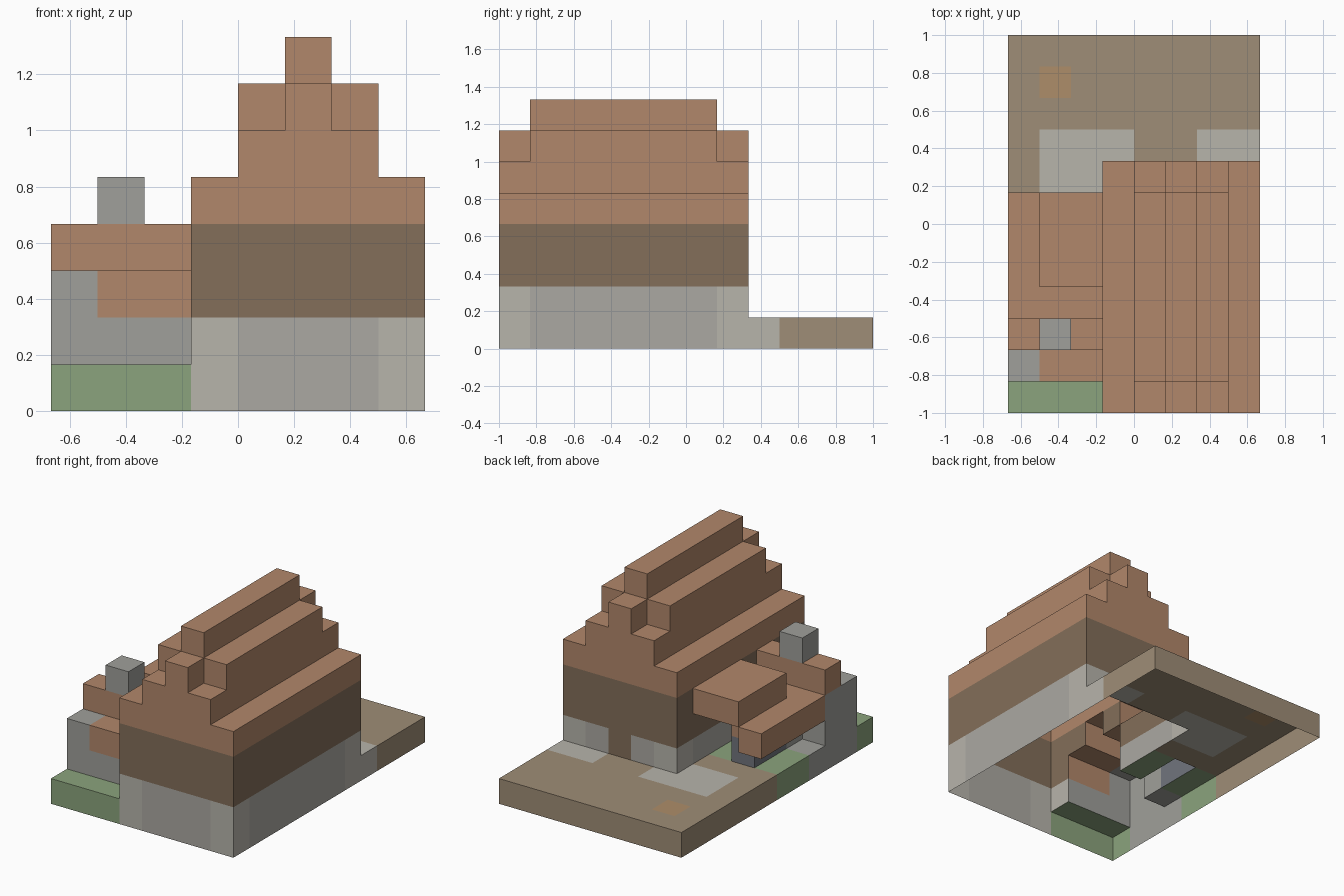
import bpy, bmesh
from itertools import product
from mathutils import Vector

if "Cube" in bpy.data.objects:
    bpy.data.objects.remove(bpy.data.objects["Cube"])

U = 1 / 6  # one block
cells = {}  # block position -> (part, colour)

def fill(part, colour, xs, ys, zs):
    """Fill a box of blocks; later boxes replace earlier ones."""
    for cell in product(range(*xs), range(*ys), range(*zs)):
        cells[cell] = (part, colour)

def material(name, hex_colour):
    m = bpy.data.materials.new(name)
    rgb = [(c / 255) ** 2.2 for c in bytes.fromhex(hex_colour)]
    m.diffuse_color = (*rgb, 1)
    m.use_nodes = True
    m.node_tree.nodes["Principled BSDF"].inputs["Base Color"].default_value = m.diffuse_color
    return m

MATS = {name: material(name, h) for name, h in dict(
    earth="9d8c76", grass="8aa27c", clay="ac8c69", pale="b6b3aa", stone="aaa7a1",
    grey="9e9e99", slate="70747c", timber="826e5a", tile="b0866a").items()}

# Shared extents, in blocks
annex_x, inner_x, house_x, house_y = (0, 3), (1, 3), (3, 8), (0, 8)
slab, base, eave, upper = (0, 1), (0, 2), (2, 3), (3, 4)

# Ground slab with lawn and paving
fill("ground", "earth", (0, 8), (0, 12), slab)
fill("ground", "grass", annex_x, (0, 6), slab)
fill("ground", "grey", (0, 1), (3, 4), slab)
fill("ground", "pale", (1, 4), (7, 9), slab)
fill("ground", "pale", (6, 8), (8, 9), slab)
fill("ground", "clay", (1, 2), (10, 11), slab)

# House walls: stone base with pale corners, timber above and a back door
fill("house_walls", "stone", house_x, house_y, base)
for x, y in product((3, 7), (0, 7)):
    fill("house_walls", "pale", (x, x + 1), (y, y + 1), base)
fill("house_walls", "timber", (5, 6), (7, 8), (1, 2))
fill("house_walls", "timber", house_x, house_y, (2, 4))

# House roof: stepped courses, top two inset, centre block showing at the gables
for step, inset in enumerate((0, 0, 1, 1)):
    half = (2, 1, 1, 0)[step]
    fill("house_roof", "tile", (5 - half, 6 + half), (inset, 8 - inset), (4 + step, 5 + step))
fill("house_roof", "tile", (5, 6), house_y, (6, 7))
for y in house_y:  # the eaves course is flush with the walls
    cells.pop((2, y, 4), None)

# Side annex with a tiled front panel, and its porch post
fill("annex_walls", "grey", annex_x, (1, 3), (0, 3))
fill("annex_walls", "grey", inner_x, (3, 4), base)
fill("annex_walls", "tile", inner_x, (1, 2), eave)
fill("porch_post", "slate", (1, 2), (4, 6), base)
fill("porch_post", "tile", (1, 2), (4, 6), eave)

# Annex roof: ridge, step behind it, overhanging eave and upper slab
fill("annex_roof", "tile", annex_x, (2, 3), upper)
fill("annex_roof", "tile", annex_x, (3, 4), eave)
fill("annex_roof", "tile", (0, 1), (4, 7), eave)
fill("annex_roof", "tile", inner_x, (4, 7), upper)
fill("chimney", "grey", (1, 2), (2, 3), (4, 5))

def add_part(part):
    """Make the exposed skin of one part, open underneath."""
    own = {c: col for c, (p, col) in cells.items() if p == part}
    colours = list(dict.fromkeys(own.values()))
    bm = bmesh.new()
    for cell, colour in own.items():
        centre = Vector(cell) + Vector((0.5, 0.5, 0.5))
        for axis, sign in product(range(3), (-1, 1)):
            normal = Vector((0, 0, 0))
            normal[axis] = sign
            beyond = tuple(int(c + n) for c, n in zip(cell, normal))
            if beyond in cells or beyond[2] < 0:
                continue
            u = Vector((0, 0, 0))
            u[(axis + 1) % 3] = 0.5
            v = normal.cross(u)
            mid = centre + normal / 2
            ring = (mid - u - v, mid + u - v, mid + u + v, mid - u + v)
            face = bm.faces.new([bm.verts.new((p - Vector((4, 6, 0))) * U) for p in ring])
            face.material_index = colours.index(colour)
    bmesh.ops.remove_doubles(bm, verts=bm.verts, dist=0.001)
    mesh = bpy.data.meshes.new(part)
    bm.to_mesh(mesh)
    bm.free()
    for colour in colours:
        mesh.materials.append(MATS[colour])
    bpy.context.collection.objects.link(bpy.data.objects.new(part, mesh))

for part in dict.fromkeys(p for p, _ in cells.values()):
    add_part(part)
